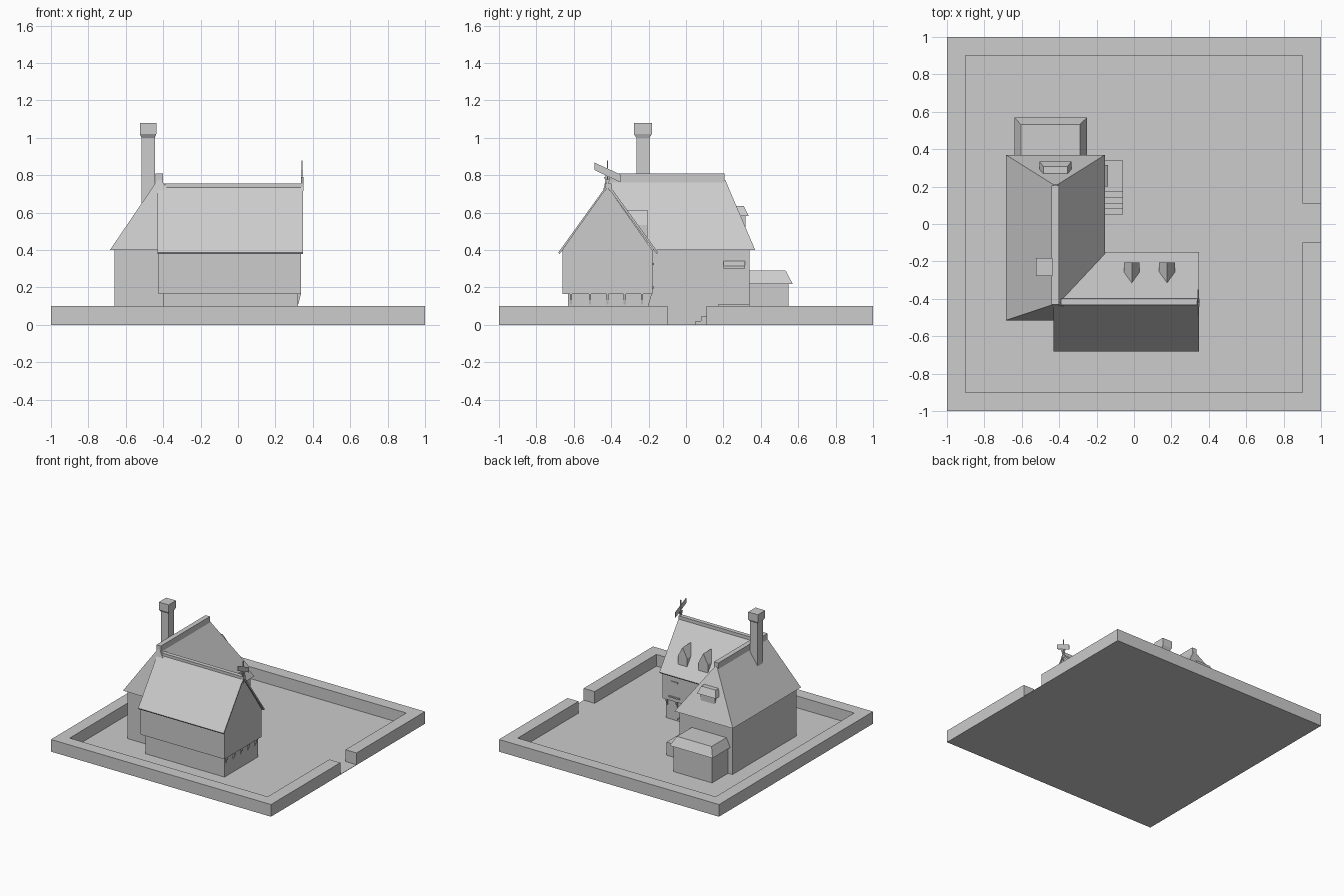
import bpy

if "Cube" in bpy.data.objects:
    bpy.data.objects.remove(bpy.data.objects["Cube"])

grey = bpy.data.materials.new("plain_grey")
grey.use_nodes = True
colour = (0.604, 0.604, 0.604, 1)
grey.diffuse_color = colour
grey.node_tree.nodes["Principled BSDF"].inputs["Base Color"].default_value = colour


def build(name, verts, faces):
    mesh = bpy.data.meshes.new(name)
    mesh.from_pydata(verts, [], faces)
    mesh.materials.append(grey)
    obj = bpy.data.objects.new(name, mesh)
    bpy.context.collection.objects.link(obj)
    return obj


def loft(name, lower, upper):
    """Close a solid between two matching loops of points."""
    n = len(lower)
    sides = [(i, (i + 1) % n, n + (i + 1) % n, n + i) for i in range(n)]
    caps = [tuple(reversed(range(n))), tuple(range(n, 2 * n))]
    return build(name, lower + upper, sides + caps)


def rect(x, y, z):
    return [(x[0], y[0], z), (x[1], y[0], z), (x[1], y[1], z), (x[0], y[1], z)]


def box(name, x, y, z):
    return loft(name, rect(x, y, z[0]), rect(x, y, z[1]))


def frustum(name, x, y, x_top, y_top, z):
    return loft(name, rect(x, y, z[0]), rect(x_top, y_top, z[1]))


def along_x(name, profile, x):
    """Extrude a (y, z) profile along x."""
    return loft(name, [(x[0], *p) for p in profile], [(x[1], *p) for p in profile])


def along_y(name, profile, y):
    """Extrude an (x, z) profile along y."""
    return loft(name, [(a, y[1], b) for a, b in profile],
                [(a, y[0], b) for a, b in profile])


# Yard floor and low boundary wall with a gateway
box("yard_floor", (-0.95, 1), (-0.95, 0.95), (0, 0.003))
box("wall_front", (-1, 1), (-1, -0.9), (0, 0.1))
box("wall_back", (-1, 1), (0.9, 1), (0, 0.1))
box("wall_right", (-1, -0.9), (-0.9, 0.9), (0, 0.1))
box("wall_gate_front", (0.9, 1), (-0.9, -0.1), (0, 0.1))
box("wall_gate_back", (0.9, 1), (0.11, 0.9), (0, 0.1))

# Main house with hipped roof
box("main_walls", (-0.66, -0.18), (-0.49, 0.34), (0, 0.41))
frustum("main_roof", (-0.685, -0.155), (-0.515, 0.37),
        (-0.43, -0.41), (-0.43, 0.21), (0.4, 0.775))
box("main_ridge", (-0.44, -0.4), (-0.43, 0.207), (0.75, 0.81))

# Chimney
box("chimney_shaft", (-0.515, -0.445), (-0.265, -0.195), (0.5, 1.03))
frustum("chimney_collar", (-0.515, -0.445), (-0.265, -0.195),
        (-0.525, -0.437), (-0.278, -0.183), (1.0, 1.02))
box("chimney_cap", (-0.525, -0.437), (-0.278, -0.183), (1.02, 1.08))

# Back annex
box("annex_walls", (-0.62, -0.27), (0.32, 0.547), (0, 0.225))
frustum("annex_roof", (-0.64, -0.25), (0.32, 0.57),
        (-0.605, -0.29), (0.32, 0.532), (0.22, 0.292))

# Small dormer on the back hip
box("back_dormer", (-0.485, -0.355), (0.24, 0.317), (0.5, 0.59))
frustum("back_dormer_roof", (-0.505, -0.335), (0.24, 0.335),
        (-0.485, -0.355), (0.24, 0.308), (0.582, 0.637))

# Side porch, steps and sloped canopy
box("porch", (-0.18, -0.06), (0.17, 0.34), (0, 0.11))
for i in range(4):
    y = 0.05 + 0.03 * i
    box("porch_step", (-0.18, -0.06), (y, y + 0.03), (0, 0.02 + 0.024 * i))
along_y("porch_canopy", [(-0.19, 0.35), (-0.19, 0.338), (-0.14, 0.302), (-0.14, 0.314)],
        (0.2, 0.315))

# Side wing with overhanging upper floor
box("wing_lower_walls", (-0.4, 0.32), (-0.632, -0.2), (0, 0.17))
along_x("wing_upper_walls", [(-0.66, 0.165), (-0.18, 0.165), (-0.18, 0.4),
                             (-0.42, 0.74), (-0.66, 0.4)], (-0.425, 0.338))
along_x("wing_roof", [(-0.682, 0.388), (-0.676, 0.378), (-0.42, 0.738),
                      (-0.156, 0.378), (-0.15, 0.388), (-0.417, 0.756)], (-0.43, 0.347))
box("wing_ridge", (-0.39, 0.347), (-0.432, -0.398), (0.73, 0.757))

# Brackets below the overhang
for y in (-0.615, -0.513, -0.42, -0.327, -0.235):
    along_y("gable_bracket", [(0.31, 0.17), (0.31, 0.11), (0.322, 0.11), (0.338, 0.17)],
            (y - 0.006, y + 0.006))
for x in (-0.08, 0.02, 0.12, 0.22, 0.31):
    along_x("back_bracket", [(-0.21, 0.17), (-0.21, 0.11), (-0.199, 0.11), (-0.181, 0.17)],
            (x - 0.006, x + 0.006))

# Window ledge and hood on the wing's back wall
box("window_ledge", (0.18, 0.28), (-0.19, -0.17), (0.195, 0.205))
box("window_hood", (0.2, 0.26), (-0.19, -0.172), (0.32, 0.33))

# Pointed dormers on the wing roof
for x in (-0.012, 0.177):
    along_y("wing_dormer", [(x - 0.042, 0.44), (x + 0.042, 0.44), (x + 0.042, 0.535),
                            (x, 0.615), (x - 0.042, 0.535)], (-0.4, -0.207))

# Weather vane and crossed gable finials
box("vane_pole", (0.339, 0.345), (-0.423, -0.417), (0.7, 0.88))
along_x("vane_plate", [(-0.49, 0.828), (-0.35, 0.762), (-0.35, 0.804), (-0.49, 0.868)],
        (0.34, 0.345))
for s in (-1, 1):
    along_x("gable_finial", [(-0.42 - s * 0.022, 0.715), (-0.42 - s * 0.01, 0.715),
                             (-0.42 + s * 0.018, 0.79), (-0.42 + s * 0.01, 0.79)],
            (0.336, 0.349))

# Keep every face pointing outward
import bmesh
for obj in bpy.context.collection.objects:
    if obj.type == "MESH" and grey.name in obj.data.materials:
        bm = bmesh.new()
        bm.from_mesh(obj.data)
        bmesh.ops.recalc_face_normals(bm, faces=bm.faces)
        bm.to_mesh(obj.data)
        bm.free()
